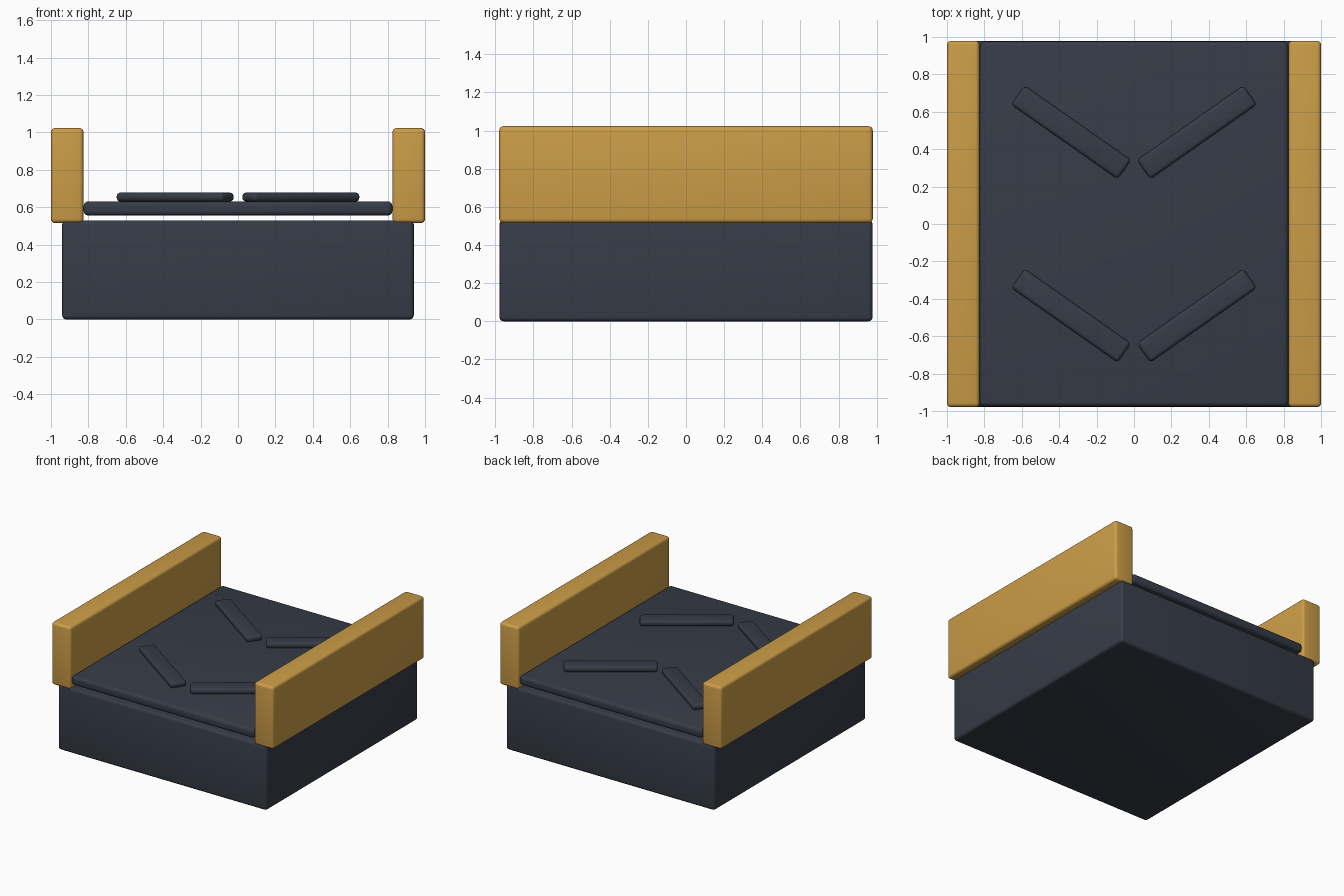
import bpy, bmesh, math

if "Cube" in bpy.data.objects:
    bpy.data.objects.remove(bpy.data.objects["Cube"])


def material(name, color):
    m = bpy.data.materials.new(name)
    m.diffuse_color = (*color, 1.0)
    m.use_nodes = True
    m.node_tree.nodes["Principled BSDF"].inputs["Base Color"].default_value = m.diffuse_color
    return m


ochre = material("ochre", (0.60, 0.335, 0.063))
slate = material("dark slate", (0.037, 0.045, 0.064))


def rounded_box(name, center, size, radius, mat, turn=0.0):
    """Box with rounded edges, turned about z."""
    bm = bmesh.new()
    bmesh.ops.create_cube(bm, size=1.0)
    bmesh.ops.scale(bm, vec=size, verts=bm.verts)
    bmesh.ops.bevel(bm, geom=list(bm.edges), offset=radius, segments=4,
                    profile=0.5, affect='EDGES', clamp_overlap=True)
    bmesh.ops.recalc_face_normals(bm, faces=bm.faces)
    mesh = bpy.data.meshes.new(name)
    bm.to_mesh(mesh)
    bm.free()
    mesh.materials.append(mat)
    ob = bpy.data.objects.new(name, mesh)
    ob.location = center
    ob.rotation_euler.z = turn
    bpy.context.collection.objects.link(ob)
    bpy.ops.object.select_all(action='DESELECT')
    ob.select_set(True)
    bpy.context.view_layer.objects.active = ob
    bpy.ops.object.shade_smooth_by_angle(angle=math.radians(40))
    return ob


# Base block
rounded_box("base", (0, 0, 0.265), (1.88, 1.956, 0.53), 0.022, slate)

# Deck floating just above the base
rounded_box("deck", (0, 0, 0.593), (1.65, 1.95, 0.075), 0.024, slate)

# Side walls and the chevron bars on the deck
for side, label in ((-1, "left"), (1, "right")):
    rounded_box(f"{label}_wall", (side * 0.913, 0, 0.769),
                (0.174, 1.958, 0.508), 0.022, ochre)
    for y, row in ((-0.49, "front"), (0.49, "back")):
        rounded_box(f"{row}_{label}_chevron_bar", (side * 0.336, y, 0.654),
                    (0.695, 0.125, 0.048), 0.02, slate,
                    side * math.radians(35))
